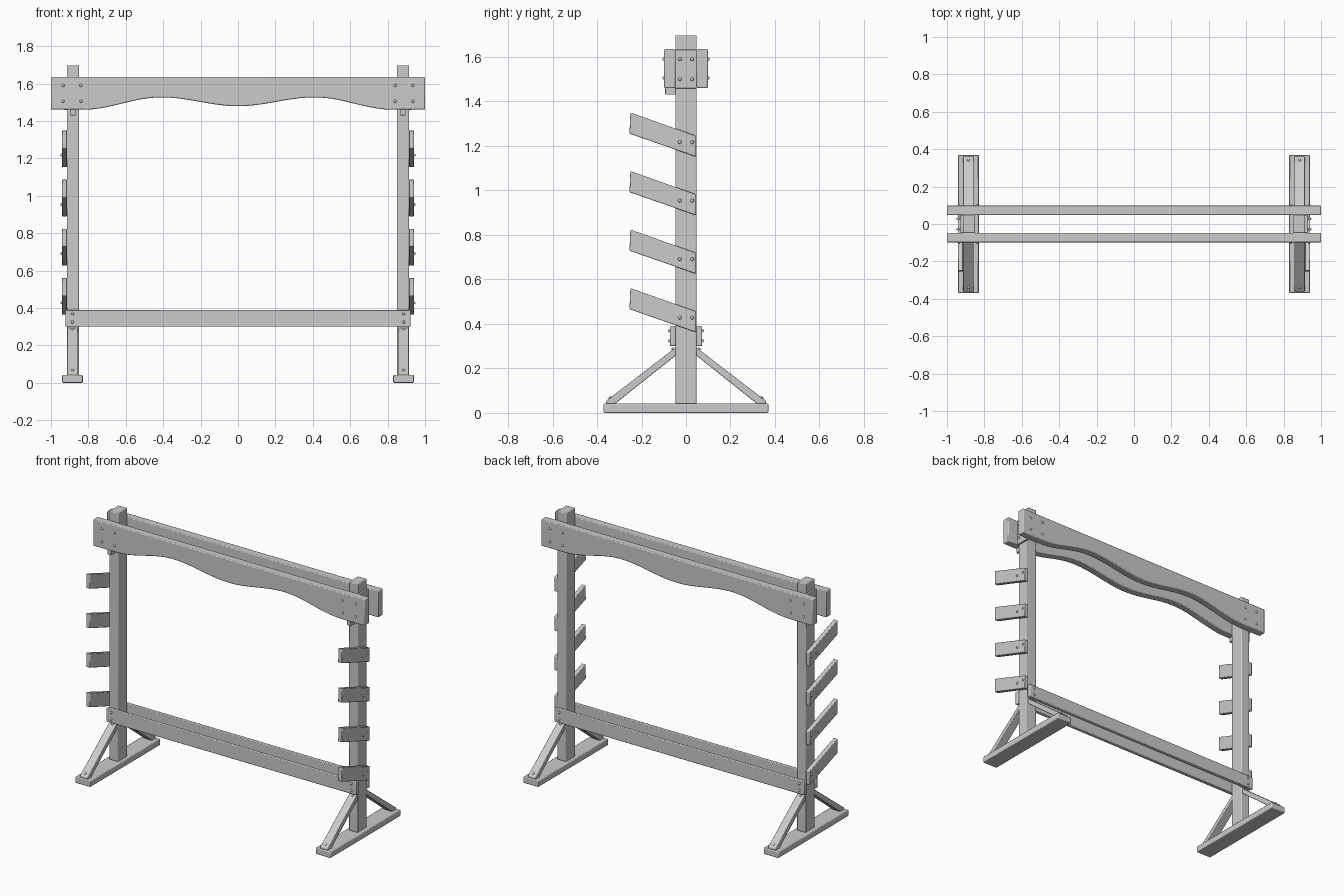
import bpy, bmesh, math
from mathutils import Vector, Matrix

if "Cube" in bpy.data.objects:
    bpy.data.objects.remove(bpy.data.objects["Cube"])


def finish(name, bm, mirror, bevel=0.0):
    bmesh.ops.recalc_face_normals(bm, faces=bm.faces)
    me = bpy.data.meshes.new(name)
    bm.to_mesh(me)
    bm.free()
    ob = bpy.data.objects.new(name, me)
    bpy.context.collection.objects.link(ob)
    if bevel:
        b = ob.modifiers.new("bevel", 'BEVEL')
        b.width, b.segments, b.limit_method = bevel, 2, 'ANGLE'
    if any(mirror):
        m = ob.modifiers.new("mirror", 'MIRROR')
        m.use_axis = mirror
        m.use_mirror_merge = False
    bpy.ops.object.select_all(action='DESELECT')
    ob.select_set(True)
    bpy.context.view_layer.objects.active = ob
    bpy.ops.object.shade_smooth_by_angle(angle=math.radians(35))
    return ob


def prism(name, pts, axis, lo, hi, mirror, bevel=0.004):
    """Extrude a 2D profile (u, z) along x or y."""
    bm = bmesh.new()
    if axis == 'X':
        vs = [bm.verts.new((lo, u, z)) for u, z in pts]
        d = Vector((hi - lo, 0, 0))
    else:
        vs = [bm.verts.new((u, lo, z)) for u, z in pts]
        d = Vector((0, hi - lo, 0))
    f = bm.faces.new(vs)
    r = bmesh.ops.extrude_face_region(bm, geom=[f], use_keep_orig=True)
    bmesh.ops.translate(bm, vec=d, verts=[v for v in r['geom'] if isinstance(v, bmesh.types.BMVert)])
    return finish(name, bm, mirror, bevel)


def rect(u0, u1, z0, z1):
    return [(u0, z0), (u1, z0), (u1, z1), (u0, z1)]


def bolts(name, places, mirror, r=0.008):
    bm = bmesh.new()
    for p in places:
        bmesh.ops.create_uvsphere(bm, u_segments=10, v_segments=6, radius=r,
                                  matrix=Matrix.Translation(p))
    return finish(name, bm, mirror)


MX, MXY, MY = (True, False, False), (True, True, False), (False, True, False)

# Feet and posts
prism("foot", rect(-0.37, 0.37, 0, 0.042), 'X', 0.83, 0.94, MX, 0.005)
prism("post", rect(-0.048, 0.048, 0.04, 1.697), 'X', 0.85, 0.915, MX, 0.005)

# Diagonal braces
prism("brace", [(0.046, 0.295), (0.046, 0.258), (0.32, 0.04), (0.36, 0.04), (0.36, 0.053)],
      'X', 0.857, 0.913, MXY, 0.003)
bolts("brace_bolts", [(0.885, 0.34, 0.066), (0.885, 0.057, 0.286)], MXY)

# Lower rails, front and back
prism("lower_rail", rect(-0.922, 0.922, 0.3, 0.39), 'Y', 0.047, 0.072, MY)
bolts("lower_rail_bolts", [(0.885, 0.072, z) for z in (0.325, 0.37)], MXY)


# Wavy top boards
def wave(x):
    x = abs(x)
    if x < 0.41:
        return 1.5025 - 0.0235 * math.cos(math.pi * x / 0.41)
    if x < 0.83:
        return 1.493 + 0.033 * math.cos(math.pi * (x - 0.41) / 0.42)
    return 1.46


xs = [-1] + [-0.83 + 1.66 * i / 56 for i in range(57)] + [1]
prism("top_board", [(x, wave(x)) for x in xs] + [(1, 1.635), (-1, 1.635)],
      'Y', 0.048, 0.098, MY, 0.005)
bolts("top_board_bolts", [(x, 0.098, z) for x in (0.84, 0.935) for z in (1.505, 1.59)], MXY)

# Side plates between the top boards, and support blocks under the front one
prism("side_plate", rect(-0.048, 0.048, 1.458, 1.633), 'X', 0.912, 0.928, MX, 0.003)
bolts("side_plate_bolts", [(0.928, y, z) for y in (-0.027, 0.027) for z in (1.5, 1.59)], MX)
prism("support_block", rect(-0.094, -0.046, 1.43, 1.462), 'X', 0.868, 0.896, MX, 0.002)

# Sloping arms on the outside of each post
arm_bolts = []
for i in range(4):
    dz = -0.263 * i
    prism("arm_%d" % (i + 1),
          [(-0.254, 1.255 + dz), (0.043, 1.152 + dz), (0.043, 1.246 + dz), (-0.25, 1.35 + dz)],
          'X', 0.914, 0.942, MX)
    arm_bolts += [(0.942, y, 1.217 + dz) for y in (-0.028, 0.028)]
bolts("arm_bolts", arm_bolts, MX)
